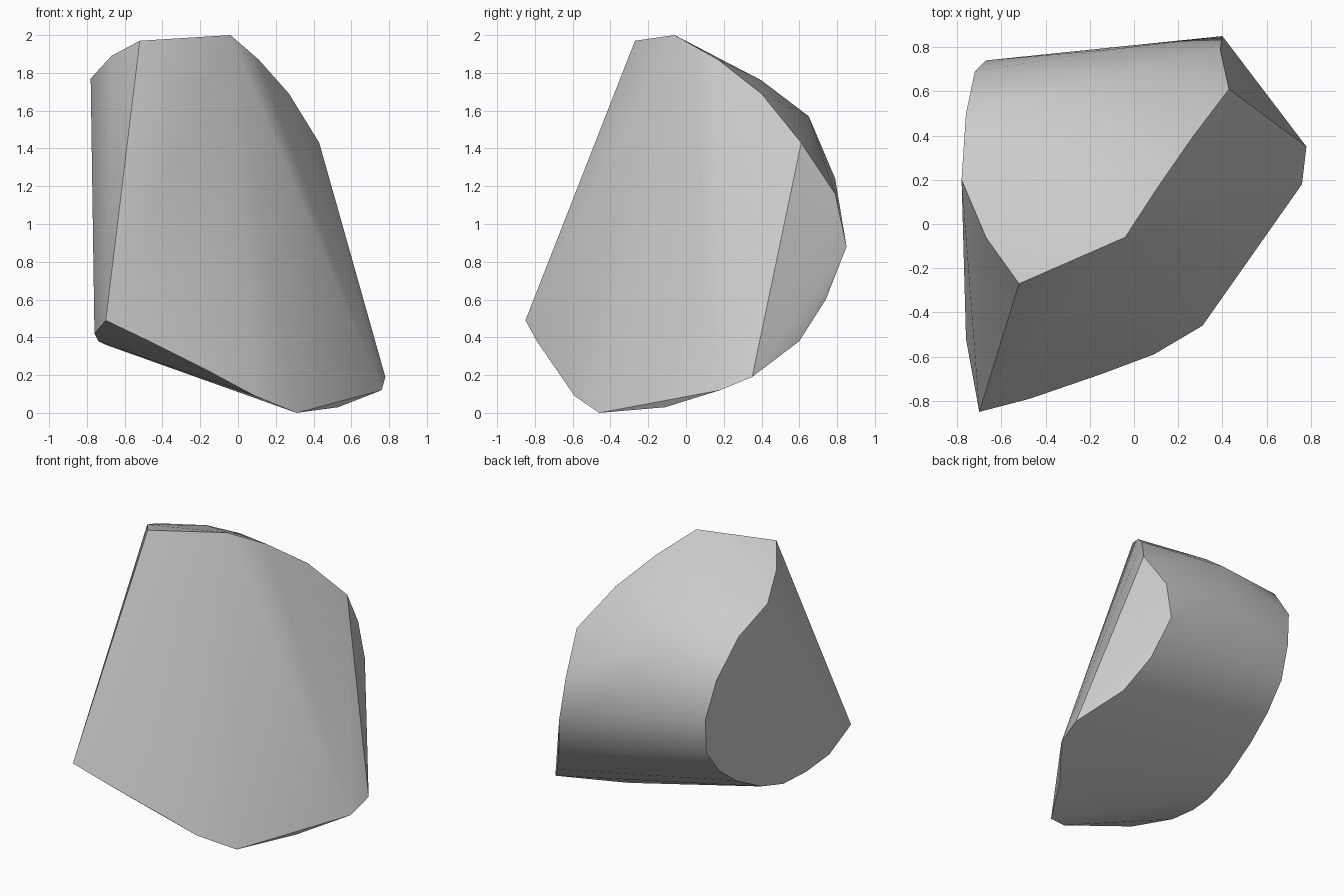
import bpy
import bmesh
import math
from mathutils import Vector

# Remove the default cube only
default_cube = bpy.data.objects.get("Cube")
if default_cube is not None:
    bpy.data.objects.remove(default_cube, do_unlink=True)


def make_material(name, colour):
    """One flat colour for the viewport and for renders."""
    material = bpy.data.materials.new(name)
    material.use_nodes = True
    material.diffuse_color = colour
    shader = material.node_tree.nodes["Principled BSDF"]
    shader.inputs["Base Color"].default_value = colour
    return material


def build_hull(name, outlines, material):
    """Wrap a convex stone surface around a group of outlines."""
    mesh = bpy.data.meshes.new(name)
    shape = bmesh.new()
    for outline in outlines:
        for point in outline:
            shape.verts.new(Vector(point))
    result = bmesh.ops.convex_hull(shape, input=shape.verts[:])
    unused = {item for item in result["geom_interior"] + result["geom_unused"]
              if isinstance(item, bmesh.types.BMVert)}
    bmesh.ops.delete(shape, geom=list(unused), context="VERTS")
    bmesh.ops.recalc_face_normals(shape, faces=shape.faces[:])
    shape.to_mesh(mesh)
    shape.free()
    mesh.materials.append(material)
    stone = bpy.data.objects.new(name, mesh)
    bpy.context.collection.objects.link(stone)
    return stone


# Ridge running from the top corner down to the back of the left cap
top_ridge = [
    (-.52, -.27, 1.97), (-.04, -.06, 2), (.11, .17, 1.87),
    (.27, .4, 1.69), (.43, .61, 1.43),
]

# Front lower rim, from the right corner to the resting point and up again
lower_rim = [
    (-.7, -.85, .49), (-.47, -.79, .38), (-.15, -.68, .22),
    (.09, -.59, .09), (.31, -.46, 0), (.53, -.11, .03),
    (.76, .18, .12), (.78, .35, .19),
]

# Rounded rim of the right end face
right_rim = [
    (-.67, -.06, 1.89), (-.78, .2, 1.77), (-.76, .5, 1.64),
    (-.72, .69, 1.39), (-.67, .74, 1.12), (-.65, .7, .87),
    (-.65, .56, .69), (-.66, .38, .55), (-.68, .13, .42),
    (-.7, -.09, .36), (-.74, -.29, .38), (-.76, -.52, .42),
]

# Rim of the small left cap
left_rim = [
    (.39, .79, 1.16), (.4, .85, .88), (.48, .74, .6), (.59, .6, .38),
]

# Crown of the rounded back
back_crown = [
    (-.45, .29, 1.81), (-.27, .4, 1.76), (-.2, .65, 1.57), (-.1, .79, 1.24),
]

grey_stone = make_material("grey stone", (.6, .6, .6, 1))
stone = build_hull(
    "stone_chunk",
    [top_ridge, lower_rim, right_rim, left_rim, back_crown],
    grey_stone,
)

# Smooth the rounded back while keeping the broken edges crisp
bpy.ops.object.select_all(action="DESELECT")
stone.select_set(True)
bpy.context.view_layer.objects.active = stone
bpy.ops.object.shade_smooth_by_angle(angle=math.radians(30))
